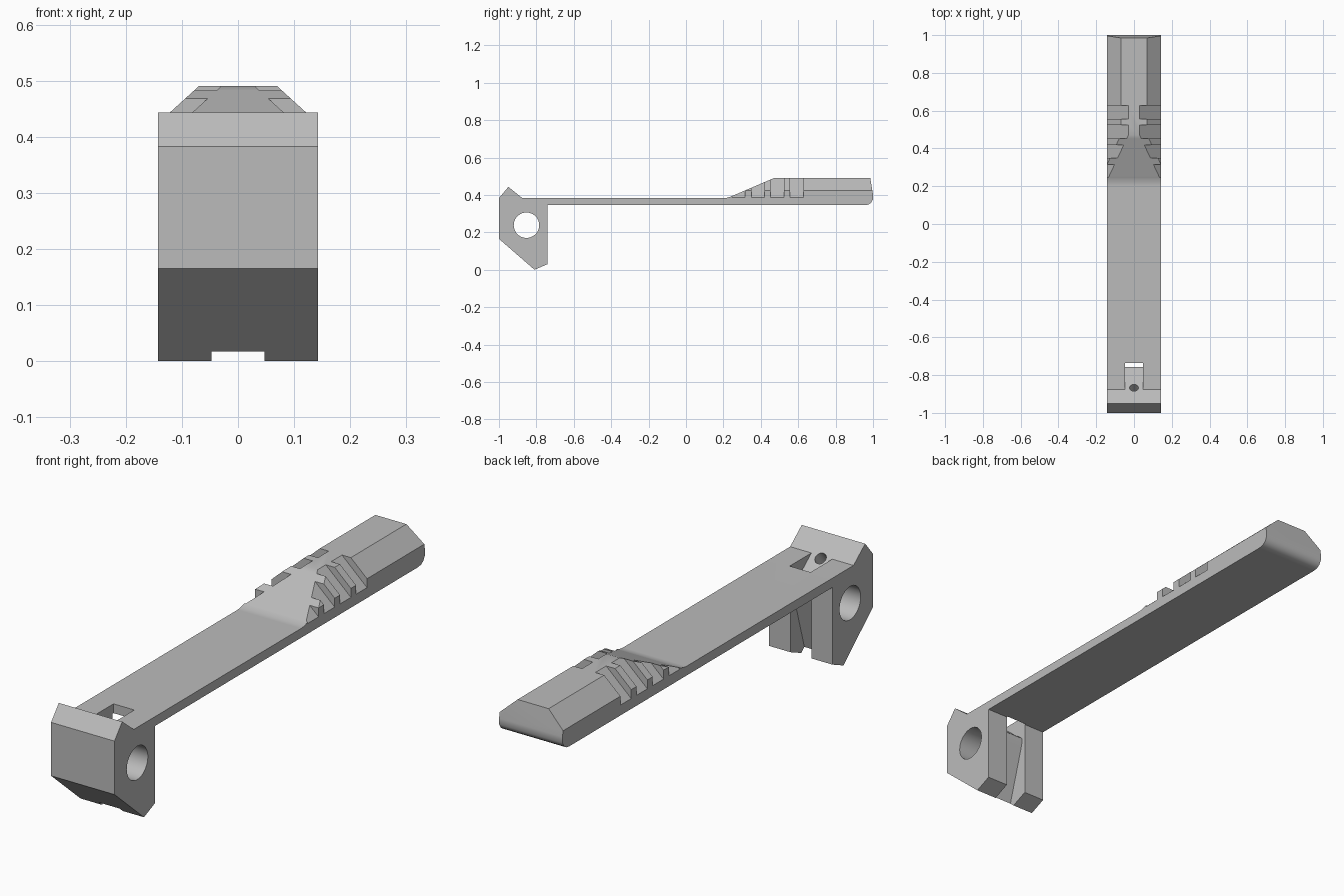
import bpy
import bmesh
import math
from mathutils import Vector, Matrix

if "Cube" in bpy.data.objects:
    bpy.data.objects.remove(bpy.data.objects["Cube"], do_unlink=True)

HALF = 0.143      # half the width of the lever
SLOT = 0.047      # half the width of the slot

grey = bpy.data.materials.new("plain grey")
grey.use_nodes = True
colour = (0.5, 0.5, 0.5, 1)
grey.diffuse_color = colour
grey.node_tree.nodes["Principled BSDF"].inputs["Base Color"].default_value = colour


def prism(name, ring, offset):
    """Extrude a closed ring of 3D points along an offset."""
    bm = bmesh.new()
    face = bm.faces.new([bm.verts.new(p) for p in ring])
    moved = bmesh.ops.extrude_face_region(bm, geom=[face])["geom"]
    bmesh.ops.translate(bm, vec=Vector(offset),
                        verts=[v for v in moved if isinstance(v, bmesh.types.BMVert)])
    bmesh.ops.recalc_face_normals(bm, faces=bm.faces)
    return finish(name, bm)


def rod(name, radius, depth, matrix, sides):
    bm = bmesh.new()
    bmesh.ops.create_cone(bm, cap_ends=True, segments=sides, radius1=radius,
                          radius2=radius, depth=depth, matrix=matrix)
    return finish(name, bm)


def finish(name, bm):
    mesh = bpy.data.meshes.new(name)
    bm.to_mesh(mesh)
    bm.free()
    mesh.materials.append(grey)
    obj = bpy.data.objects.new(name, mesh)
    bpy.context.collection.objects.link(obj)
    return obj


def side_prism(name, profile, half):
    """Extrude a side profile of (y, z) points across the width."""
    return prism(name, [(-half, y, z) for y, z in profile], (2 * half, 0, 0))


def cut(body, cutter):
    mod = body.modifiers.new("cut", 'BOOLEAN')
    mod.operation = 'DIFFERENCE'
    mod.solver = 'EXACT'
    mod.object = cutter
    bpy.context.view_layer.objects.active = body
    bpy.ops.object.modifier_apply(modifier=mod.name)
    bpy.data.objects.remove(cutter, do_unlink=True)


def bevel_cutter(side, top_x, start, end):
    """Wedge that slopes off one upper edge between two stations."""
    def edge(x):
        return 0.49 - 0.91 * (x - top_x)
    ring = [(side * x, start, z) for x, z in
            ((top_x - 0.05, edge(top_x - 0.05)), (0.2, edge(0.2)), (0.2, 0.6), (top_x - 0.05, 0.6))]
    return prism("bevel_cutter", ring, (0, end - start, 0))


# Lever: pivot block, flat arm, ramp and raised grip in one profile
lever = side_prism("lever", [
    (-1, 0.165), (-1, 0.383), (-0.95, 0.443), (-0.875, 0.383),
    (0.2, 0.383), (0.22, 0.385), (0.24, 0.391), (0.255, 0.398), (0.47, 0.49),
    (0.985, 0.49), (1, 0.4), (0.999, 0.375), (0.99, 0.358), (0.975, 0.348), (0.955, 0.345),
    (-0.74, 0.345), (-0.74, 0.03), (-0.81, 0)], HALF)

# Sloped grip sides with four deeper finger notches on each
for side in (-1, 1):
    cut(lever, bevel_cutter(side, 0.07, 0.1, 1.1))
    for i in range(4):
        start = 0.245 + 0.104 * i
        cut(lever, bevel_cutter(side, 0.03, start, start + 0.07))

# Slot through the pivot block, leaving a rounded inner cam
cut(lever, side_prism("slot_cutter", [
    (-0.875, 0.383), (-0.85, 0.45), (-0.735, 0.45), (-0.735, -0.05), (-0.849, -0.05),
    (-0.83, 0.017), (-0.766, 0.235), (-0.758, 0.265), (-0.756, 0.278),
    (-0.758, 0.287), (-0.765, 0.295)], SLOT))

# Pivot hole across the block
turn = Matrix.Rotation(math.pi / 2, 4, 'Y')
cut(lever, rod("pivot_cutter", 0.068, 1, Matrix.Translation((0, -0.853, 0.238)) @ turn, 40))

# Small blind hole square to the sloped rim
normal = Vector((0, 0.625, 0.78))
tilt = normal.to_track_quat('Z', 'Y').to_matrix().to_4x4()
cut(lever, rod("pin_cutter", 0.023, 0.2, Matrix.Translation((0, -0.867, 0.376)) @ tilt, 24))

# Smooth the curved parts and keep the edges crisp
bpy.ops.object.select_all(action='DESELECT')
lever.select_set(True)
bpy.context.view_layer.objects.active = lever
bpy.ops.object.shade_smooth_by_angle(angle=math.radians(30))
weighted = lever.modifiers.new("even shading", 'WEIGHTED_NORMAL')
weighted.keep_sharp = True
